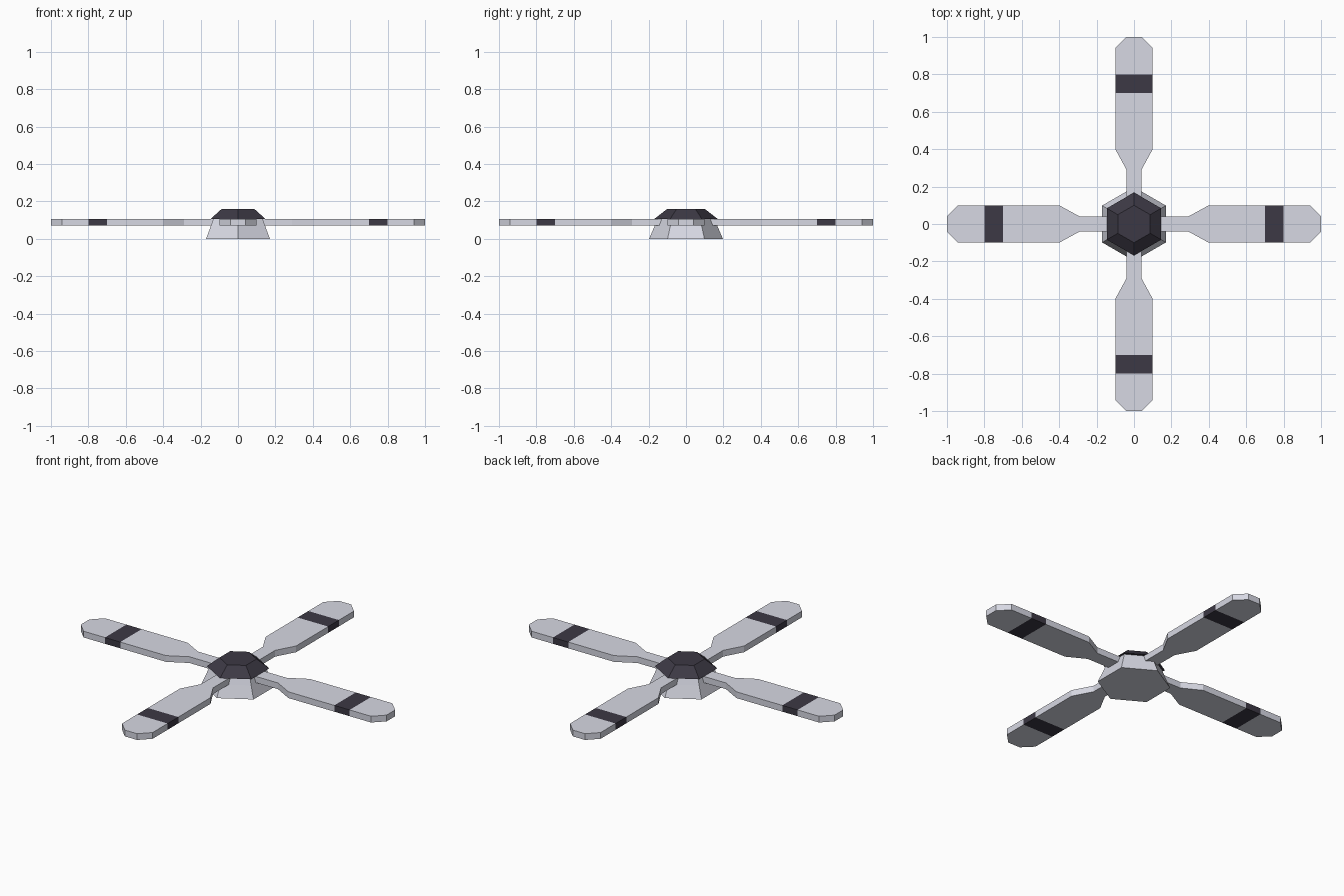
import bpy
import bmesh
from math import pi, cos, sin
from mathutils import Matrix

if "Cube" in bpy.data.objects:
    bpy.data.objects.remove(bpy.data.objects["Cube"])


def material(name, color):
    m = bpy.data.materials.new(name)
    m.diffuse_color = color
    m.use_nodes = True
    m.node_tree.nodes["Principled BSDF"].inputs["Base Color"].default_value = m.diffuse_color
    return m


LIGHT = material("light_grey", (0.68, 0.69, 0.77, 1))
DARK = material("dark_grey", (0.045, 0.04, 0.058, 1))


def finish(name, bm, mats):
    bmesh.ops.recalc_face_normals(bm, faces=bm.faces)
    mesh = bpy.data.meshes.new(name)
    bm.to_mesh(mesh)
    bm.free()
    for m in mats:
        mesh.materials.append(m)
    ob = bpy.data.objects.new(name, mesh)
    bpy.context.collection.objects.link(ob)
    return ob


def hex_stack(name, rings, mat):
    """Six-sided solid through (radius, z) rings, corners on the y axis."""
    bm = bmesh.new()
    loops = [[bm.verts.new((r * sin(i * pi / 3), r * cos(i * pi / 3), z))
              for i in range(6)] for r, z in rings]
    for a, b in zip(loops, loops[1:]):
        for i in range(6):
            j = (i + 1) % 6
            bm.faces.new((a[i], a[j], b[j], b[i]))
    bm.faces.new(loops[0])
    bm.faces.new(loops[-1])
    return finish(name, bm, [mat])


# Hub: flared base with a narrower neck, and a dark faceted cap
hex_stack("hub_base", [(0.197, 0), (0.167, 0.07), (0.152, 0.107)], LIGHT)
hex_stack("hub_cap", [(0.168, 0.107), (0.1, 0.16)], DARK)

# Blades: (distance from centre, half width) stations, dark band near the tip
STATIONS = [(0.05, 0.04), (0.29, 0.04), (0.4, 0.1), (0.7, 0.1),
            (0.8, 0.1), (0.94, 0.1), (1.0, 0.04)]
BAND = 3
Z0, Z1 = 0.07, 0.107


def blade(name, angle):
    bm = bmesh.new()
    secs = [[bm.verts.new((x, y, z)) for y, z in
             ((-w, Z0), (w, Z0), (w, Z1), (-w, Z1))] for x, w in STATIONS]
    for k, (a, b) in enumerate(zip(secs, secs[1:])):
        for i in range(4):
            j = (i + 1) % 4
            f = bm.faces.new((a[i], a[j], b[j], b[i]))
            f.material_index = 1 if k == BAND else 0
    bm.faces.new(secs[0])
    bm.faces.new(secs[-1])
    bm.transform(Matrix.Rotation(angle, 4, 'Z'))
    finish(name, bm, [LIGHT, DARK])


for i, side in enumerate(("right", "back", "left", "front")):
    blade(side + "_blade", i * pi / 2)
